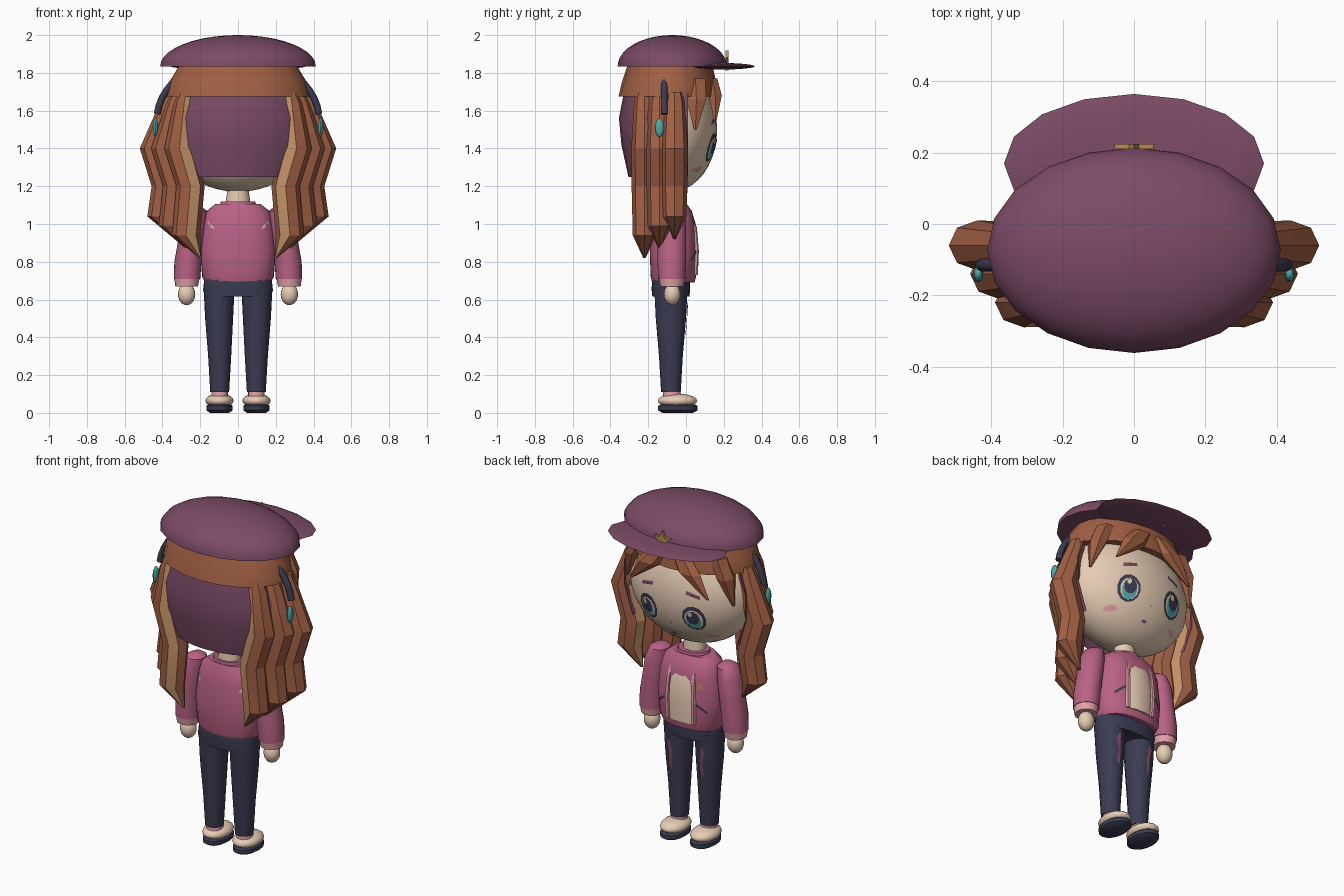
import bpy, bmesh
from math import sin, cos, pi, sqrt, radians
from mathutils import Vector
from mathutils.bvhtree import BVHTree

cube = bpy.data.objects.get("Cube")
if cube:
    bpy.data.objects.remove(cube)


def material(name, rgb):
    m = bpy.data.materials.new(name)
    m.use_nodes = True
    col = [(c / 255) ** 2.2 for c in rgb] + [1]
    m.diffuse_color = col
    m.node_tree.nodes["Principled BSDF"].inputs["Base Color"].default_value = col
    return m


PLUM = material("plum", (122, 76, 102))
BROWN = material("auburn", (160, 96, 70))
TAN = material("tan", (196, 146, 104))
PINK = material("rose", (184, 98, 132))
BLUSH = material("pale pink", (226, 160, 166))
SKIN = material("skin cream", (232, 205, 180))
NAVY = material("navy", (62, 62, 84))
TEAL = material("teal", (78, 170, 165))
GOLD = material("gold", (184, 138, 88))


def finish(name, bm, mats, angle=40):
    me = bpy.data.meshes.new(name)
    bm.to_mesh(me)
    bm.free()
    ob = bpy.data.objects.new(name, me)
    bpy.context.collection.objects.link(ob)
    for m in mats:
        me.materials.append(m)
    if angle:
        bpy.ops.object.select_all(action='DESELECT')
        ob.select_set(True)
        bpy.context.view_layer.objects.active = ob
        bpy.ops.object.shade_smooth_by_angle(angle=radians(angle))
    return ob


def loft(name, rings, mat, n=16, power=2, side=1, stripe=None, angle=40):
    """Skin rings of (x, y, z, rx, ry); stripe = (facet number, material)."""
    bm = bmesh.new()
    loops = []
    for x, y, z, rx, ry in rings:
        loop = []
        for k in range(n):
            c, s = cos(2 * pi * k / n), sin(2 * pi * k / n)
            f = (abs(c) ** power + abs(s) ** power) ** (-1 / power)
            loop.append(bm.verts.new((side * (x + rx * c * f), y + ry * s * f, z)))
        loops.append(loop)
    for a, b in zip(loops, loops[1:]):
        for k in range(n):
            j = (k + 1) % n
            face = bm.faces.new((a[k], a[j], b[j], b[k]))
            if stripe and k == stripe[0]:
                face.material_index = 1
    bm.faces.new(loops[0])
    bm.faces.new(loops[-1])
    bmesh.ops.recalc_face_normals(bm, faces=bm.faces[:])
    return finish(name, bm, [mat] + ([stripe[1]] if stripe else []), angle)


def ball(name, centre, radii, mat, seg=16, rings=10):
    bm = bmesh.new()
    bmesh.ops.create_uvsphere(bm, u_segments=seg, v_segments=rings, radius=1)
    for v in bm.verts:
        v.co = Vector(c + r * p for c, r, p in zip(centre, radii, v.co))
    return finish(name, bm, [mat], 50)


def decal(name, target, outline, mat, lift=0.005, facing=1):
    """Thin plate whose (x, z) outline is laid onto the front or back of target."""
    tree = BVHTree.FromPolygons([v.co for v in target.data.vertices],
                                [p.vertices for p in target.data.polygons])

    def drop(x, z):
        hit = tree.ray_cast(Vector((x, 2 * facing, z)), Vector((0, -facing, 0)))[0]
        return Vector((x, (hit.y if hit else 0) + lift * facing, z))
    n = len(outline)
    bm = bmesh.new()
    mid = bm.verts.new(drop(sum(p[0] for p in outline) / n, sum(p[1] for p in outline) / n))
    rim = [bm.verts.new(drop(*p)) for p in outline]
    for k in range(n):
        f = bm.faces.new((mid, rim[k], rim[(k + 1) % n]))
        f.normal_update()
        if f.normal.y * facing < 0:
            f.normal_flip()
    return finish(name, bm, [mat], 0)


def oval(x, z, rx, rz, n=12):
    return [(x + rx * cos(2 * pi * k / n), z + rz * sin(2 * pi * k / n)) for k in range(n)]


def slant(x, z, w, h, tilt):
    return [(x - w, z - h - tilt), (x + w, z - h + tilt), (x + w, z + h + tilt), (x - w, z + h - tilt)]


# Cap with peak and star
dome = [(0, -0.073, 1.835 + 0.165 * sin(t * pi / 20), 0.412 * cos(t * pi / 20), 0.289 * cos(t * pi / 20))
        for t in range(10)] + [(0, -0.073, 2.0, 0.01, 0.01)]
loft("cap", dome, PLUM, n=20)
ball("cap_peak", (0, 0.17, 1.835), (0.365, 0.195, 0.018), PLUM, 16, 8)
bm = bmesh.new()
star = []
for k in range(10):
    r = 0.058 if k % 2 == 0 else 0.025
    star.append(bm.verts.new((r * sin(k * pi / 5), 0.21, 1.86 + r * cos(k * pi / 5))))
face = bm.faces.new(star)
out = bmesh.ops.extrude_face_region(bm, geom=[face])
for v in out["geom"]:
    if isinstance(v, bmesh.types.BMVert):
        v.co.y += 0.015
bmesh.ops.recalc_face_normals(bm, faces=bm.faces[:])
finish("cap_star", bm, [GOLD], 0)

# Head and neck
head = ball("head", (0, -0.08, 1.5), (0.385, 0.245, 0.33), SKIN, 32, 20)
loft("neck", [(0, -0.08, 1.06, 0.07, 0.06), (0, -0.08, 1.14, 0.062, 0.055), (0, -0.08, 1.22, 0.05, 0.05)], SKIN)

# Dark hair lining behind the head, open at the face
bm = bmesh.new()
rows = []
for z, rx, ry in ((1.69, 0.35, 0.25), (1.56, 0.395, 0.275), (1.42, 0.395, 0.262), (1.25, 0.34, 0.225)):
    rows.append([bm.verts.new((rx * cos(pi + pi * k / 14), -0.08 + ry * sin(pi + pi * k / 14)
                               + (0.09 if k in (0, 14) else 0), z)) for k in range(15)])
for a, b in zip(rows, rows[1:]):
    for k in range(14):
        bm.faces.new((a[k], b[k], b[k + 1], a[k + 1]))
finish("hair_lining", bm, [PLUM])

# Hair crown under the cap
loft("hair_crown", [(0, -0.095, 1.675, 0.38, 0.262), (0, -0.09, 1.75, 0.365, 0.25),
                    (0, -0.085, 1.84, 0.31, 0.225)], BROWN, n=20)

# Jacket, hips and shirt
torso = loft("jacket", [(0, -0.067, 0.69, 0.172, 0.112), (0, -0.067, 0.72, 0.19, 0.12),
                        (0, -0.067, 0.86, 0.2, 0.125), (0, -0.067, 1.0, 0.185, 0.118),
                        (0, -0.07, 1.07, 0.165, 0.1), (0, -0.075, 1.105, 0.12, 0.08)],
             PINK, n=24, power=2.5)
loft("collar", [(0, -0.075, 1.09, 0.1, 0.08), (0, -0.075, 1.12, 0.09, 0.075)], PINK)
loft("hips", [(0, -0.08, 0.615, 0.175, 0.098), (0, -0.08, 0.65, 0.185, 0.102),
              (0, -0.08, 0.71, 0.178, 0.1)], NAVY, n=20, power=2.5)
loft("shirt", [(0, 0.035, 0.73, 0.07, 0.028), (0, 0.04, 0.86, 0.072, 0.028),
               (0, 0.03, 0.98, 0.068, 0.028), (0, 0.0, 1.07, 0.06, 0.025)], SKIN, n=12, power=4)
decal("chest_badge", torso, [(-0.135, 0.94), (-0.095, 0.94), (-0.115, 0.985)], GOLD)
decal("nose", head, oval(0, 1.345, 0.006, 0.006, 6), TAN)
decal("mouth", head, oval(0.01, 1.265, 0.018, 0.007, 6), PLUM)

for s, label in ((1, "left"), (-1, "right")):
    # Hanging zigzag locks, from the back to the side
    for i, (y, top, wide, low) in enumerate(((-0.22, 0.285, 0.31, 0.82), (-0.14, 0.325, 0.38, 0.87),
                                             (-0.06, 0.36, 0.44, 0.92))):
        rings = [(top - 0.01, y, 1.7, 0.035, 0.04), (top, y, 1.64, 0.055, 0.055), (wide, y, 1.4, 0.08, 0.07),
                 (wide - 0.058, y, 1.2, 0.075, 0.068), (wide - 0.035, y, low + 0.12, 0.075, 0.062),
                 (wide - 0.11, y, low, 0.006, 0.006)]
        loft(f"{label}_lock_{i + 1}", rings, BROWN, n=8, side=s, angle=20,
             stripe=((5, 4, 3)[i], TAN if i != 1 else BROWN))

    # Fringe
    loft(label + "_fringe", [(0.06, 0.14, 1.77, 0.06, 0.03), (0.13, 0.155, 1.68, 0.075, 0.04),
                             (0.25, 0.155, 1.55, 0.006, 0.008)], BROWN, n=6, side=s, angle=0)
    loft(label + "_temple_fringe", [(0.25, 0.05, 1.77, 0.05, 0.06), (0.3, 0.055, 1.66, 0.05, 0.06),
                                    (0.345, 0.05, 1.5, 0.006, 0.008)], BROWN, n=6, side=s, angle=0)

    # Headband arm and ear jewel
    cu = bpy.data.curves.new(label + "_headband", 'CURVE')
    cu.dimensions = '3D'
    cu.bevel_depth = 0.018
    cu.bevel_resolution = 2
    cu.use_fill_caps = True
    sp = cu.splines.new('POLY')
    sp.points.add(8)
    for k, p in enumerate(sp.points):
        t = radians(6 + k * 8)
        p.co = (s * (0.06 + 0.37 * cos(t)), -0.115, 1.55 + 0.31 * sin(t), 1)
    cu.materials.append(NAVY)
    bpy.context.collection.objects.link(bpy.data.objects.new(label + "_headband", cu))
    ball(label + "_ear_jewel", (s * 0.437, -0.14, 1.51), (0.014, 0.024, 0.05), TEAL, 10, 6)

    # Face details
    x = s * 0.147
    for part, dx, z, rx, rz, mat, lift in (("eye_rim", 0, 1.405, 0.066, 0.076, NAVY, 0.005),
                                           ("eye_white", 0, 1.4, 0.052, 0.06, SKIN, 0.008),
                                           ("iris", 0, 1.395, 0.042, 0.055, TEAL, 0.011),
                                           ("pupil", 0, 1.412, 0.036, 0.042, NAVY, 0.014),
                                           ("eye_glint", 0.012, 1.435, 0.013, 0.016, SKIN, 0.017)):
        decal(f"{label}_{part}", head, oval(x + dx, z, rx, rz), mat, lift)
    decal(label + "_brow", head, slant(x, 1.545, 0.04, 0.01, -s * 0.01), PLUM)
    decal(label + "_cheek", head, oval(s * 0.21, 1.29, 0.032, 0.014), BLUSH)

    # Sleeves, cuffs and hands
    loft(label + "_sleeve", [(0.215, -0.075, 1.09, 0.025, 0.03), (0.22, -0.075, 1.07, 0.055, 0.062),
                             (0.235, -0.075, 1.01, 0.068, 0.075), (0.25, -0.075, 0.9, 0.069, 0.076),
                             (0.265, -0.075, 0.8, 0.072, 0.076), (0.27, -0.075, 0.71, 0.07, 0.072)],
         PINK, side=s)
    loft(label + "_cuff", [(0.27, -0.075, 0.72, 0.068, 0.07), (0.272, -0.075, 0.67, 0.06, 0.062)], BLUSH, side=s)
    ball(label + "_hand", (s * 0.272, -0.073, 0.628), (0.046, 0.044, 0.058), SKIN)

    # Jacket trim
    loft(label + "_lapel", [(0.082, 0.035, 0.73, 0.016, 0.026), (0.085, 0.04, 0.86, 0.016, 0.026),
                            (0.08, 0.03, 0.98, 0.016, 0.026), (0.07, 0, 1.07, 0.014, 0.025)],
         BLUSH, n=6, side=s, angle=0)
    decal(label + "_pocket", torso, slant(s * 0.13, 0.83, 0.026, 0.008, -s * 0.022), NAVY)
    decal(label + "_back_patch", torso, [(s * 0.165, 1.01), (s * 0.15, 1.015), (s * 0.12, 0.97), (s * 0.145, 0.98)],
          BLUSH, facing=-1)

    # Trousers, socks and shoes
    leg = loft(label + "_leg", [(0.097, -0.08, 0.11, 0.05, 0.052), (0.097, -0.08, 0.3, 0.061, 0.063),
                                (0.1, -0.08, 0.5, 0.074, 0.08), (0.1, -0.08, 0.66, 0.082, 0.088)], NAVY, side=s)
    decal(label + "_trouser_rip", leg, [(s * 0.1, 0.6), (s * 0.125, 0.56), (s * 0.11, 0.49), (s * 0.115, 0.42),
                                        (s * 0.095, 0.39), (s * 0.085, 0.5)], PLUM, 0.007)
    loft(label + "_sock", [(0.097, -0.075, 0.06, 0.045, 0.05), (0.097, -0.075, 0.125, 0.043, 0.046)], BLUSH, side=s)
    ball(label + "_shoe", (s * 0.098, -0.045, 0.064), (0.075, 0.104, 0.038), SKIN)
    loft(label + "_sole", [(0.098, -0.043, 0, 0.05, 0.08), (0.098, -0.043, 0.014, 0.07, 0.105),
                           (0.098, -0.043, 0.036, 0.07, 0.105), (0.098, -0.043, 0.045, 0.06, 0.09)], NAVY, side=s)
